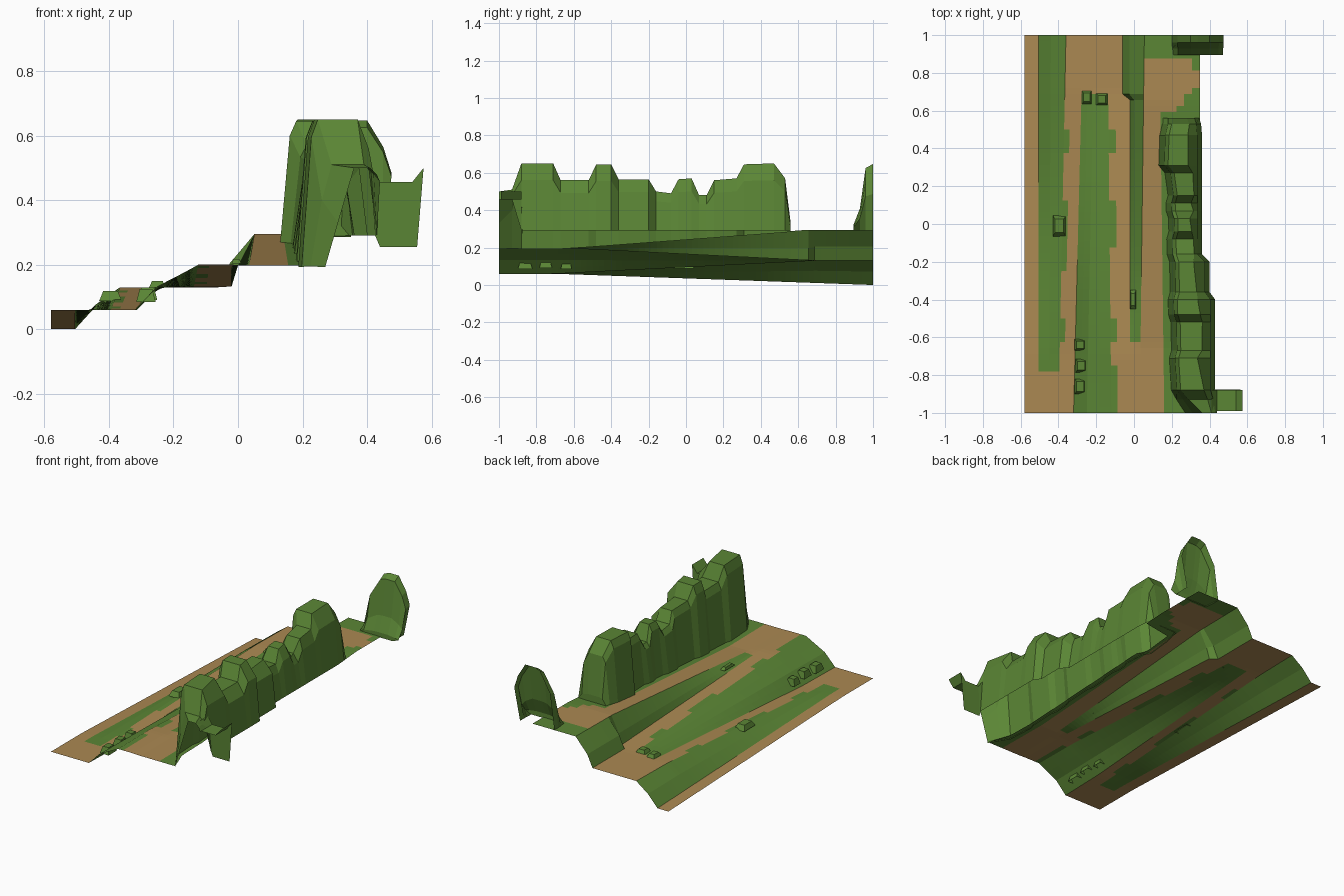
import bpy, bmesh, random

if "Cube" in bpy.data.objects:
    bpy.data.objects.remove(bpy.data.objects["Cube"])
random.seed(4)


def material(name, rgb):
    m = bpy.data.materials.new(name)
    m.diffuse_color = (*rgb, 1)
    m.use_nodes = True
    m.node_tree.nodes["Principled BSDF"].inputs["Base Color"].default_value = m.diffuse_color
    return m


GREEN = material("grass", (0.105, 0.24, 0.036))
DIRT = material("dirt", (0.41, 0.25, 0.085))


def finish(name, bm, recalc=True):
    if recalc:
        bmesh.ops.recalc_face_normals(bm, faces=bm.faces)
    me = bpy.data.meshes.new(name)
    bm.to_mesh(me)
    bm.free()
    me.materials.append(GREEN)
    me.materials.append(DIRT)
    ob = bpy.data.objects.new(name, me)
    bpy.context.collection.objects.link(ob)
    return ob


def mix(a, b, t):
    return a + (b - a) * max(0.0, min(1.0, t))


def lookup(table, y):
    for (y0, a), (y1, b) in zip(table, table[1:]):
        if y <= y1:
            return mix(a, b, (y - y0) / (y1 - y0))
    return table[-1][1]


HEDGE_LEFT = [(-1, .24), (-.86, .19), (-.4, .18), (.25, .165), (.3, .13), (.6, .14)]


def z_low(y): return mix(.06, 0, (y + .7) / 1.7)
def z_mid(y): return mix(.06, .13, (y + .7) / 1.4)
def z_up(y): return mix(.2, .13, (y + .7) / 1.4)
def z_top(y): return mix(.198, .295, (y + .65) / 1.3)


def section(y):
    # zigzag road: four ramps joined at alternating ends
    t = (y + 1) / 2
    a, b, c, d = z_low(y), z_mid(y), z_up(y), z_top(y)
    step = y > .68
    right = .35 if y > .53 else lookup(HEDGE_LEFT, y) + .03
    return [(-.58, a), (-.505, a), (mix(-.45, -.44, t), mix(a, b, .55)),
            (mix(-.40, -.36, t), b), (mix(-.32, -.27, t), b),
            (mix(-.25, -.21, t), mix(b, c, .52)), (mix(-.12, -.14, t), c),
            (-.06 if step else -.02, c),
            (-.025 if step else 0, .205 if step else mix(c, d, .4)),
            (mix(.03, .055, t), d), (mix(.17, .145, t) - .01, d), (right, d)]


# terraced ground, one grid with dirt and grass cells
SPLIT = [2, 1, 1, 3, 2, 2, 3, 1, 1, 4, 5]
ROWS = 64
bm = bmesh.new()
grid = []
for j in range(ROWS + 1):
    y = -1 + 2 * j / ROWS
    s = section(y)
    row = []
    for k, n in enumerate(SPLIT):
        for i in range(n):
            f = i / n
            row.append(bm.verts.new((mix(s[k][0], s[k + 1][0], f), y, mix(s[k][1], s[k + 1][1], f))))
    row.append(bm.verts.new((s[-1][0], y, s[-1][1])))
    grid.append(row)


def is_grass(band, x, y):
    if band in (1, 2):
        return y > -.77
    if band in (4, 5):
        return y < .7
    if band in (7, 8):
        return y > -.62
    if band == 9:
        return y > .88
    if band == 10:
        return y < .6 or y > .88 or x > .36 - .8 * abs(y - .77)
    return False


run = {}
for j in range(ROWS):
    y = -1 + (2 * j + 1) / ROWS
    col = 0
    for k, n in enumerate(SPLIT):
        for i in range(n):
            f = bm.faces.new((grid[j][col], grid[j][col + 1], grid[j + 1][col + 1], grid[j + 1][col]))
            grass = is_grass(k, f.calc_center_median().x, y)
            # ragged patches spill over the edges of the banks
            if (k == 3 and i == 0 and -.7 < y < .7) or (k == 6 and i == 0 and y < .6):
                if j % 4 == 0:
                    run[k] = random.random() < .35
                grass = run.get(k, False)
            f.material_index = 0 if grass else 1
            col += 1
finish("terraced_ground", bm, recalc=False)


def loft(name, sections, caps=(False, False)):
    # open-bottomed skin through sections
    bm = bmesh.new()
    rings = [[bm.verts.new(p) for p in s] for s in sections]
    for a, b in zip(rings, rings[1:]):
        for i in range(len(a) - 1):
            bm.faces.new((a[i], a[i + 1], b[i + 1], b[i]))
    for ring, cap in ((rings[0], caps[0]), (rings[-1], caps[1])):
        if cap:
            bm.faces.new(ring)
    return finish(name, bm)


# long bumpy hedge: y, right foot, top height
HEDGE = [(-.88, .43, .65), (-.71, .43, .65), (-.67, .43, .56),
         (-.52, .43, .56), (-.48, .43, .645), (-.40, .43, .645), (-.36, .40, .565), (-.2, .40, .565),
         (-.16, .36, .5), (-.08, .36, .49), (-.04, .36, .565), (.03, .36, .57), (.07, .36, .48),
         (.11, .36, .48), (.15, .36, .56), (.27, .36, .57), (.31, .36, .645), (.47, .36, .65),
         (.53, .355, .57), (.56, .345, .33)]
# the front end narrows and is cut open where the hedge turns the corner
secs = [[(.27, -1, .192), (.31, -1, .33), (.36, -1, .5), (.41, -1, .5), (.43, -1, .48), (.44, -1, .456)],
        [(.225, -.93, .195), (.26, -.93, .4), (.29, -.93, .51), (.39, -.93, .51), (.42, -.93, .48), (.44, -.93, .456)]]
for n, (y, xr, zt) in enumerate(HEDGE):
    xl = lookup(HEDGE_LEFT, y) + (.012 if n % 4 in (2, 3) else 0)
    zb = z_top(y)
    xm = mix(xl, xr, .68) + random.uniform(-.02, .02)
    secs.append([(xl, y, zb - .005), (xl + .03, y, mix(zb, zt, .88)), (xl + .05, y, zt),
                 (xm, y, zt), (xr - .025, y, mix(.29, zt, .75)), (xr, y, .29)])
loft("long_hedge", secs, (False, True))

# side spur at the front corner: a roof with its back wall
SPUR = [(.41, .5), (.44, .456), (.54, .456), (.575, .5)]
loft("spur_roof", [[(x, y, z) for x, z in SPUR] for y in (-.99, -.88)])
loft("spur_wall", [[(x, -.88, z) for x, z in SPUR],
                   [(x, -.875, z) for x, z in ((.425, .29), (.44, .255), (.53, .255), (.555, .255))]])

# rounded hedge slab at the back, open at the rear
PROFILE = [(.20, 0), (.23, .62), (.30, .96), (.335, 1), (.40, 1), (.45, .77), (.475, .55), (.435, 0)]
loft("back_hedge", [[(mix(.34, x, w), y, .29 + h * u) for x, u in PROFILE]
                    for y, h, w in ((.895, .03, .97), (.93, .12, .98), (.96, .335, 1), (1, .357, 1))],
     (True, False))

# small tufts on the banks: x, y, base, size x, size y, height
for n, (x, y, z, sx, sy, h) in enumerate([
        (-.395, -.01, .088, .07, .11, .03), (-.285, -.64, .085, .06, .06, .04),
        (-.28, -.75, .09, .06, .07, .04), (-.285, -.86, .085, .06, .08, .04),
        (-.25, .67, .13, .05, .07, .02), (-.17, .66, .132, .06, .06, .02),
        (-.005, -.4, .203, .03, .1, .015)]):
    bm = bmesh.new()
    bmesh.ops.create_cube(bm, size=1)
    for v in bm.verts:
        k = .65 if v.co.z > 0 else 1
        v.co = (x + v.co.x * sx * k, y + v.co.y * sy * k, z + (v.co.z + .5) * h)
    low = min(bm.faces, key=lambda f: f.calc_center_median().z)
    bmesh.ops.delete(bm, geom=[low], context='FACES_ONLY')
    finish(f"grass_tuft_{n + 1}", bm)
